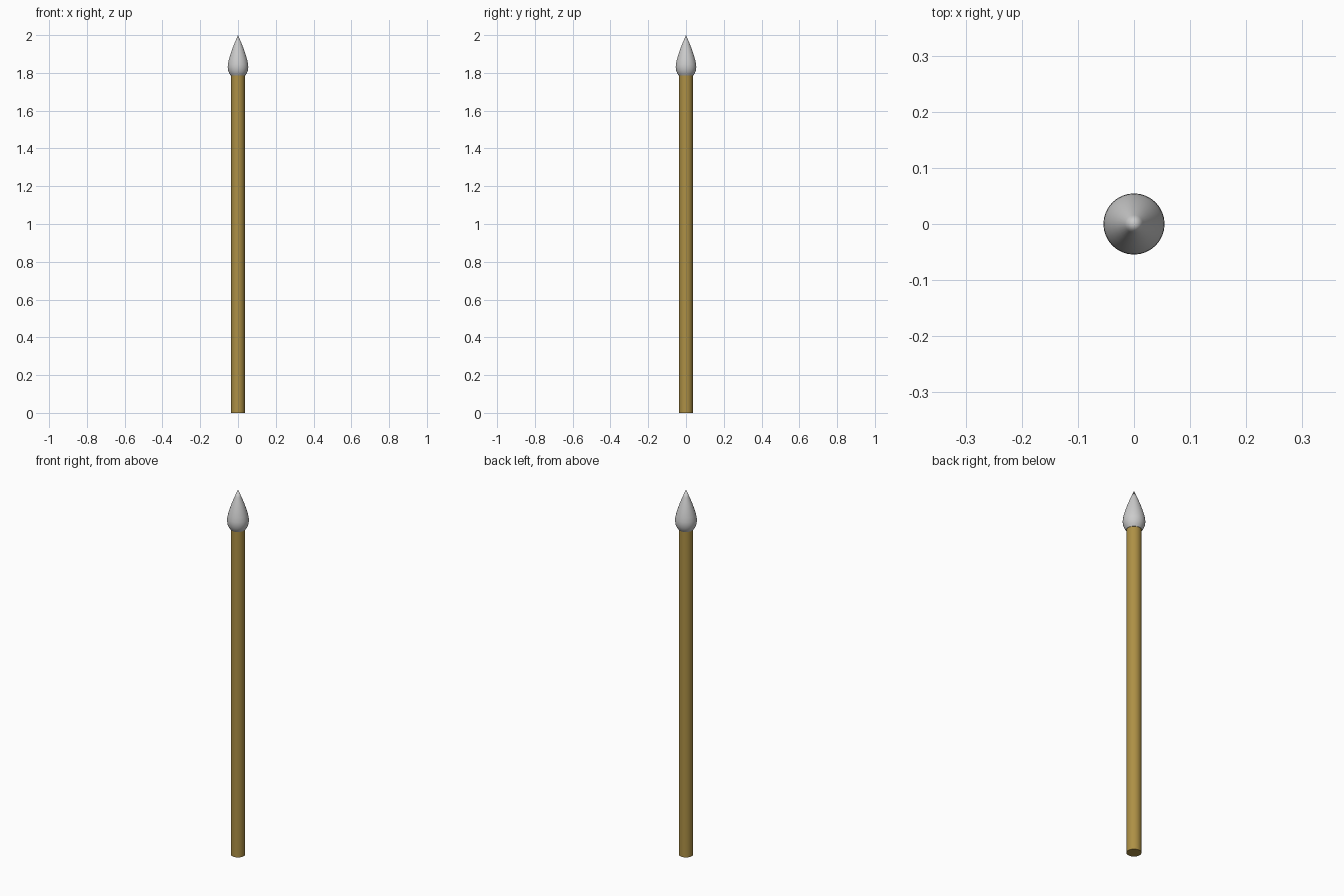
import bpy, math

if "Cube" in bpy.data.objects:
    bpy.data.objects.remove(bpy.data.objects["Cube"])


def material(name, color):
    m = bpy.data.materials.new(name)
    m.diffuse_color = color
    m.use_nodes = True
    m.node_tree.nodes["Principled BSDF"].inputs["Base Color"].default_value = m.diffuse_color
    return m


def lathe(name, profile, sides=32):
    """Revolve (radius, z) points around z; zero radius makes a pole."""
    verts, faces, rings = [], [], []
    for r, z in profile:
        n = 1 if r == 0 else sides
        rings.append(range(len(verts), len(verts) + n))
        verts += [(r * math.cos(2 * math.pi * i / sides),
                   r * math.sin(2 * math.pi * i / sides), z) for i in range(n)]
    for a, b in zip(rings, rings[1:]):
        for i in range(sides):
            j = (i + 1) % sides
            quad = [a[i % len(a)], a[j % len(a)], b[j % len(b)], b[i % len(b)]]
            faces.append(list(dict.fromkeys(quad)))
    mesh = bpy.data.meshes.new(name)
    mesh.from_pydata(verts, [], faces)
    obj = bpy.data.objects.new(name, mesh)
    bpy.context.collection.objects.link(obj)
    bpy.ops.object.select_all(action='DESELECT')
    obj.select_set(True)
    bpy.context.view_layer.objects.active = obj
    bpy.ops.object.shade_smooth_by_angle(angle=math.radians(35))
    return obj


# Wooden shaft
shaft = lathe("shaft", [(0, 0), (0.036, 0), (0.036, 1.79), (0, 1.79)])
shaft.data.materials.append(material("wood", (0.42, 0.28, 0.06, 1)))

# Teardrop spear head with a flat underside
lathe("spear_head", [(0, 1.785), (0.038, 1.785), (0.046, 1.797), (0.052, 1.812),
                     (0.0545, 1.83), (0.0535, 1.845), (0.049, 1.868),
                     (0.041, 1.895), (0.031, 1.925), (0.016, 1.963), (0, 2.0)])
